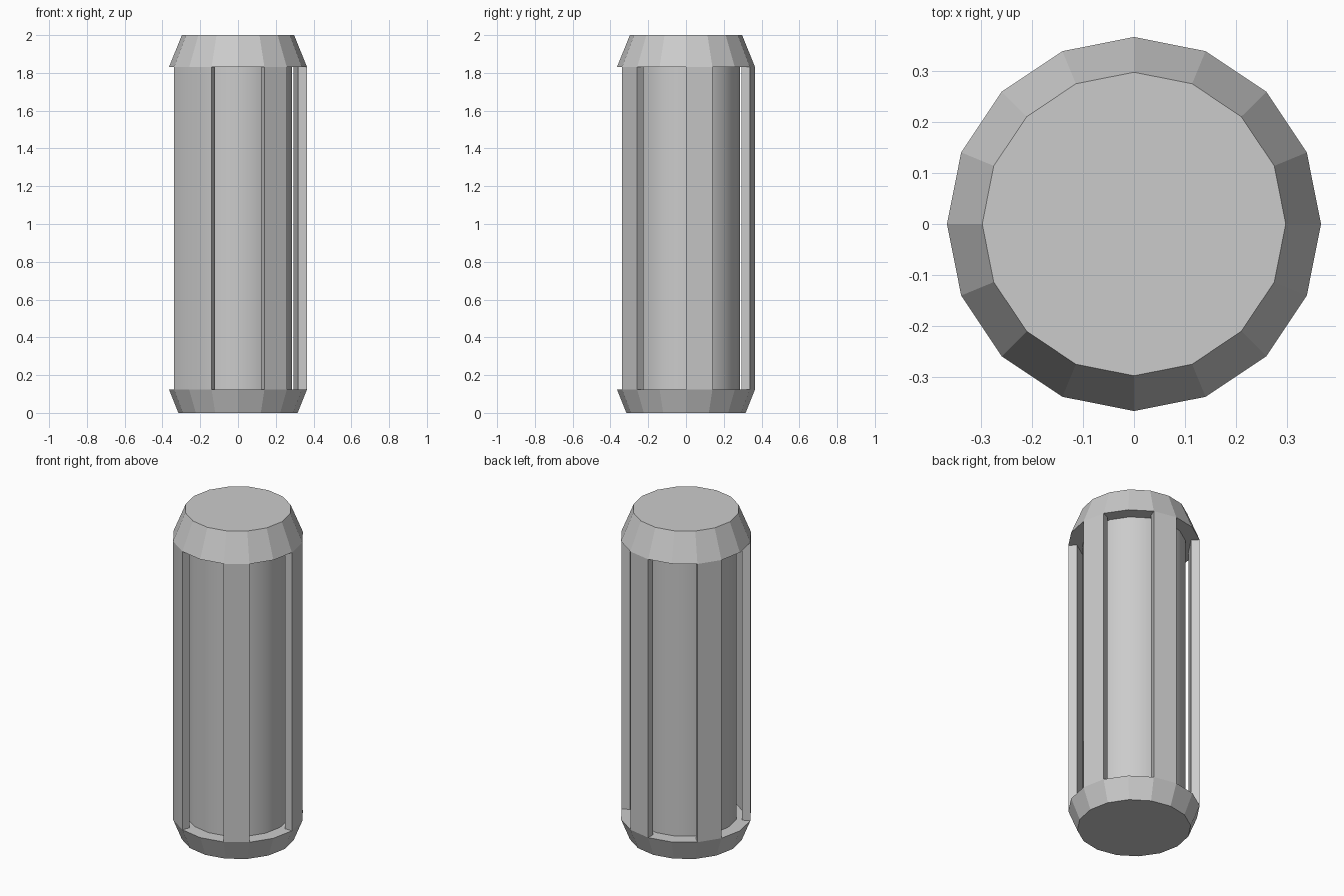
import bpy, bmesh
from math import sin, cos, pi, radians

if "Cube" in bpy.data.objects:
    bpy.data.objects.remove(bpy.data.objects["Cube"])

SIDES = 16
R_OUT, R_IN, R_CORE = 0.366, 0.318, 0.286
Z_LOW, Z_HIGH = 0.125, 1.83


def point(r, i, z):
    a = 2 * pi * i / SIDES
    return (r * cos(a), r * sin(a), z)


def finish(name, bm, smooth=None):
    bmesh.ops.recalc_face_normals(bm, faces=bm.faces)
    mesh = bpy.data.meshes.new(name)
    bm.to_mesh(mesh)
    bm.free()
    obj = bpy.data.objects.new(name, mesh)
    bpy.context.collection.objects.link(obj)
    if smooth:
        bpy.ops.object.select_all(action='DESELECT')
        obj.select_set(True)
        bpy.context.view_layer.objects.active = obj
        bpy.ops.object.shade_smooth_by_angle(angle=radians(smooth))
    return obj


def frustum(name, r0, z0, r1, z1, smooth=None):
    bm = bmesh.new()
    low = [bm.verts.new(point(r0, i, z0)) for i in range(SIDES)]
    high = [bm.verts.new(point(r1, i, z1)) for i in range(SIDES)]
    bm.faces.new(low)
    bm.faces.new(high)
    for i in range(SIDES):
        j = (i + 1) % SIDES
        bm.faces.new((low[i], low[j], high[j], high[i]))
    return finish(name, bm, smooth)


def slat(name, start, count):
    """Curved bar covering a number of sides of the outer ring."""
    bm = bmesh.new()
    ring = [(R_OUT, start + k) for k in range(count + 1)]
    ring += [(R_IN, start + k) for k in range(count, -1, -1)]
    face = bm.faces.new([bm.verts.new(point(r, i, Z_LOW)) for r, i in ring])
    ext = bmesh.ops.extrude_face_region(bm, geom=[face], use_keep_orig=True)
    top = [v for v in ext['geom'] if isinstance(v, bmesh.types.BMVert)]
    bmesh.ops.translate(bm, verts=top, vec=(0, 0, Z_HIGH - Z_LOW))
    return finish(name, bm, 30)


# Tapered end caps
frustum("bottom_cap", 0.316, 0.0, R_OUT, Z_LOW)
frustum("top_cap", R_OUT, Z_HIGH, 0.297, 2.0)

# Smooth inner core
frustum("inner_core", R_CORE, Z_LOW, R_CORE, Z_HIGH, 30)

# Outer slats: one side each, the fourth is two sides wide
for n, (start, count) in enumerate([(0, 1), (3, 1), (6, 1), (9, 2), (13, 1)]):
    slat(f"slat_{n + 1}", start, count)
